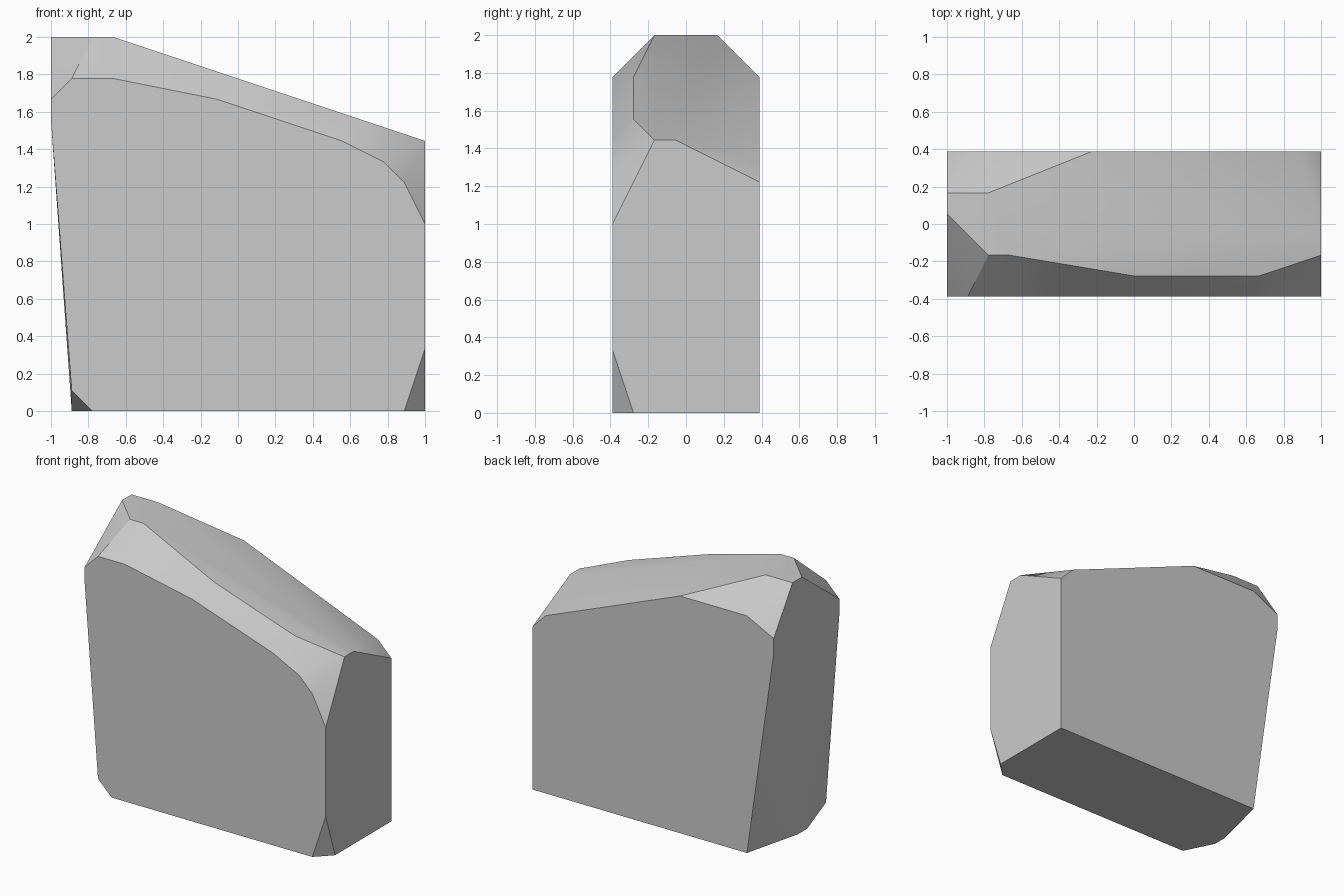
import bpy
import bmesh
import math

# Remove the default object
default = bpy.data.objects.get("Cube")
if default:
    bpy.data.objects.remove(default, do_unlink=True)

# Chisel grid: nine steps per unit, seven steps deep
STEP = 1 / 9
DEPTH = 7


def grid_point(x, y, z):
    """Convert grid steps to model space, centred on the depth."""
    return (x * STEP, (y - DEPTH / 2) * STEP, z * STEP)


def make_material(name, value):
    """Plain matt grey."""
    colour = (value, value, value, 1)
    material = bpy.data.materials.new(name)
    material.use_nodes = True
    material.diffuse_color = colour
    shader = material.node_tree.nodes["Principled BSDF"]
    shader.inputs["Base Color"].default_value = colour
    shader.inputs["Roughness"].default_value = 0.8
    return material


# Outlines of the flat front and back, as x and z
front_outline = [(-8, 1), (-7, 0), (8, 0), (9, 3), (9, 9), (8, 11), (7, 12),
                 (5, 13), (-1, 15), (-6, 16), (-8, 16), (-9, 15), (-9, 14)]
back_outline = [(-7, 0), (9, 0), (9, 11), (8, 12), (-2, 16), (-7, 16),
                (-9, 15), (-9, 14)]

# Worn upper ridge, and the chipped lower corners
crown = [(-9, 4, 18), (-9, 5, 18), (-7, 5, 18), (-7, 2, 18), (-6, 2, 18),
         (0, 1, 16), (6, 1, 14), (9, 2, 13), (9, 3, 13)]
chipped_corners = [(-8, 3, 0), (-8, 2, 0), (9, 1, 0)]

points = [grid_point(x, 0, z) for x, z in front_outline]
points += [grid_point(x, DEPTH, z) for x, z in back_outline]
points += [grid_point(*p) for p in crown + chipped_corners]

# Wrap the outlines into one solid stone and merge its flat faces
bm = bmesh.new()
for point in points:
    bm.verts.new(point)
bmesh.ops.convex_hull(bm, input=bm.verts)
bmesh.ops.dissolve_limit(bm, angle_limit=math.radians(0.5),
                         verts=bm.verts, edges=bm.edges)
bmesh.ops.recalc_face_normals(bm, faces=bm.faces)

mesh = bpy.data.meshes.new("stone_block")
bm.to_mesh(mesh)
bm.free()
mesh.materials.append(make_material("stone_grey", 0.6))

stone = bpy.data.objects.new("stone_block", mesh)
bpy.context.collection.objects.link(stone)

# Soft worn top, crisp chiselled edges
bpy.ops.object.select_all(action="DESELECT")
stone.select_set(True)
bpy.context.view_layer.objects.active = stone
bpy.ops.object.shade_smooth_by_angle(angle=math.radians(30))
